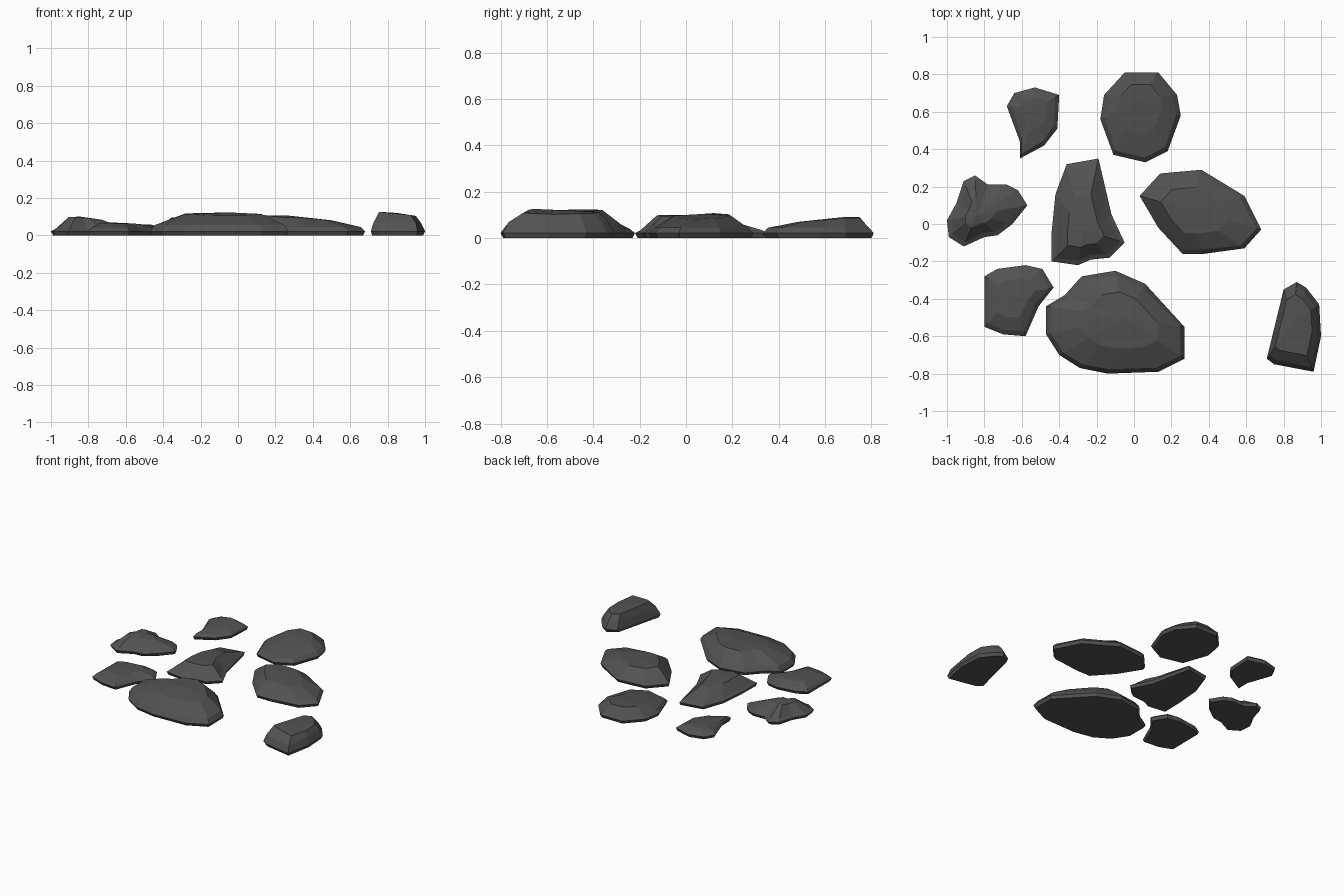
import bpy, bmesh, random
from mathutils import Vector

if "Cube" in bpy.data.objects:
    bpy.data.objects.remove(bpy.data.objects["Cube"])

random.seed(4)

stone_mat = bpy.data.materials.new("dark grey stone")
stone_mat.diffuse_color = (0.085, 0.085, 0.085, 1)
stone_mat.use_nodes = True
stone_mat.node_tree.nodes["Principled BSDF"].inputs["Base Color"].default_value = stone_mat.diffuse_color


def stone(name, outline, peak, rim, slope=(0, 0), plateau=0.5):
    """Low flat-faceted stone: undercut foot, bevelled rim, sloping shoulder, tilted top."""
    px, py, pz = peak
    bm = bmesh.new()

    def top(x, y):
        return pz + slope[0] * (x - px) + slope[1] * (y - py)

    def ring(inset, scale, height):
        verts = []
        for x, y in outline:
            d = Vector((x - px, y - py))
            d = d * scale - d.normalized() * inset
            vx, vy = px + d.x, py + d.y
            verts.append(bm.verts.new((vx, vy, height(vx, vy))))
        return verts

    rings = [
        ring(0.012, 1, lambda x, y: 0),
        ring(0, 1, lambda x, y: 0.022),
        ring(0.025, 1, lambda x, y: rim),
        ring(0, plateau, lambda x, y: rim + (top(x, y) - rim) * random.uniform(0.82, 0.95)),
    ]
    n = len(outline)
    for lo, hi in zip(rings, rings[1:]):
        for i in range(n):
            j = (i + 1) % n
            bm.faces.new((lo[i], lo[j], hi[j], hi[i]))
    bm.faces.new(rings[0])
    tip = bm.verts.new(peak)
    for i in range(n):
        bm.faces.new((rings[-1][i], rings[-1][(i + 1) % n], tip))
    bmesh.ops.recalc_face_normals(bm, faces=bm.faces)
    mesh = bpy.data.meshes.new(name)
    bm.to_mesh(mesh)
    bm.free()
    mesh.materials.append(stone_mat)
    bpy.context.collection.objects.link(bpy.data.objects.new(name, mesh))


# Back row
stone("back_left_stone",
      [(-.68, .63), (-.64, .70), (-.53, .73), (-.40, .69), (-.41, .51), (-.48, .42),
       (-.61, .35), (-.61, .44)], (-.53, .62, .06), .04, (0, .05))
stone("back_stone",
      [(-.05, .81), (.13, .81), (.23, .69), (.25, .58), (.18, .39), (.06, .33),
       (-.11, .37), (-.18, .56), (-.16, .69)], (.03, .67, .09), .045, (0, .08), .55)

# Middle row
stone("left_stone",
      [(-.91, .23), (-.85, .26), (-.78, .21), (-.68, .21), (-.62, .18), (-.57, .10),
       (-.65, 0), (-.73, -.06), (-.80, -.07), (-.91, -.12), (-.99, -.07), (-1, .02),
       (-.95, .11)], (-.84, .05, .10), .035, (-.1, 0), .4)
stone("centre_stone",
      [(-.36, .32), (-.19, .35), (-.12, .05), (-.05, -.10), (-.13, -.18), (-.23, -.19),
       (-.30, -.22), (-.44, -.20), (-.44, -.04), (-.42, .16)],
      (-.27, -.03, .10), .035, (0, -.03), .5)
stone("right_stone",
      [(.03, .15), (.14, .27), (.36, .29), (.59, .15), (.68, -.03), (.59, -.13),
       (.37, -.16), (.26, -.16), (.13, -.02)], (.28, .08, .105), .045, (-.08, 0), .55)

# Front row
stone("front_left_stone",
      [(-.80, -.28), (-.73, -.24), (-.58, -.22), (-.49, -.24), (-.43, -.34),
       (-.51, -.44), (-.58, -.60), (-.70, -.59), (-.80, -.55)],
      (-.65, -.38, .068), .04, (-.03, 0), .55)
stone("front_large_stone",
      [(-.47, -.44), (-.37, -.38), (-.28, -.28), (-.10, -.25), (.06, -.32), (.27, -.55),
       (.27, -.72), (.13, -.79), (-.14, -.80), (-.29, -.77), (-.40, -.70), (-.47, -.59)],
      (-.05, -.50, .123), .055, (0, .04), .55)
stone("front_right_stone",
      [(.80, -.35), (.87, -.31), (.92, -.34), (.99, -.43), (1, -.60), (.96, -.79),
       (.75, -.75), (.71, -.72)], (.85, -.52, .12), .068, (-.1, 0), .68)
